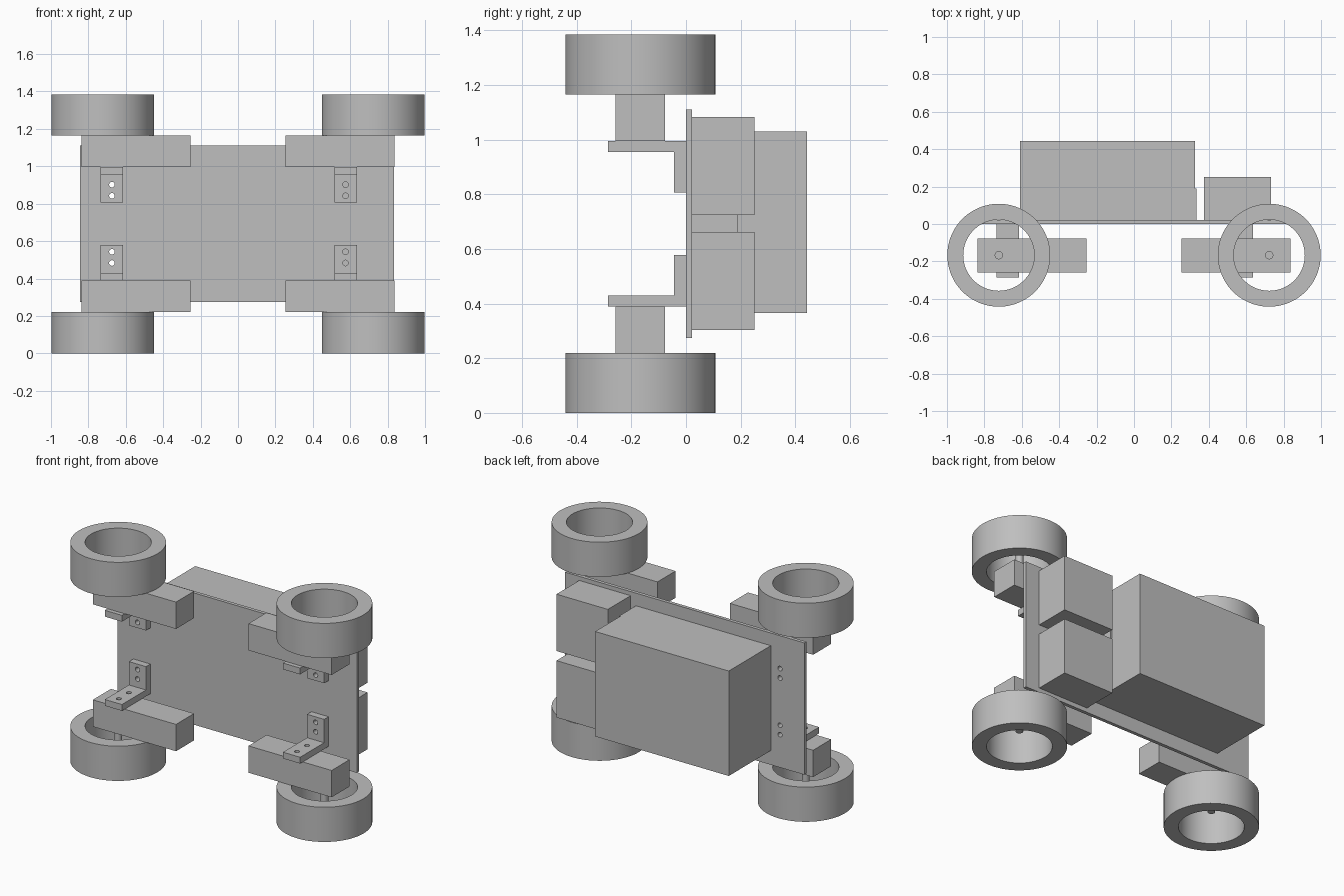
import bpy, bmesh, math
from mathutils import Matrix, Vector

cube = bpy.data.objects.get("Cube")
if cube:
    bpy.data.objects.remove(cube, do_unlink=True)

GREY = (0.52, 0.52, 0.52, 1.0)
mat = bpy.data.materials.new("plain grey")
mat.use_nodes = True
mat.diffuse_color = GREY
mat.node_tree.nodes["Principled BSDF"].inputs["Base Color"].default_value = GREY

MID_Z = 0.6925   # mirror plane between the lower and upper wheels
WHEEL_X, WHEEL_Y = 0.723, -0.167


def finish(name, bm, smooth=False):
    bmesh.ops.recalc_face_normals(bm, faces=bm.faces)
    mesh = bpy.data.meshes.new(name)
    bm.to_mesh(mesh)
    bm.free()
    mesh.materials.append(mat)
    obj = bpy.data.objects.new(name, mesh)
    bpy.context.collection.objects.link(obj)
    if smooth:
        bpy.ops.object.select_all(action='DESELECT')
        obj.select_set(True)
        bpy.context.view_layer.objects.active = obj
        bpy.ops.object.shade_smooth_by_angle(angle=math.radians(30))
    return obj


def box(name, x, y, z):
    bm = bmesh.new()
    size = [b - a for a, b in (x, y, z)]
    centre = Vector([(a + b) / 2 for a, b in (x, y, z)])
    bmesh.ops.create_cube(bm, size=1, matrix=Matrix.Translation(centre) @ Matrix.Diagonal((*size, 1)))
    return finish(name, bm)


def add_cylinder(bm, radius, centre, length, along_y=False, sides=24):
    turn = Matrix.Rotation(math.pi / 2 if along_y else 0, 4, 'X')
    bmesh.ops.create_cone(bm, cap_ends=True, segments=sides, radius1=radius, radius2=radius,
                          depth=length, matrix=Matrix.Translation(centre) @ turn)


def tube(name, centre, outer, inner, length, sides=96):
    # rectangular section spun about the z axis
    bm = bmesh.new()
    h = length / 2
    pts = [bm.verts.new((r, 0, z)) for r, z in
           ((inner, -h), (outer, -h), (outer, h), (inner, h))]
    edges = [bm.edges.new((pts[i], pts[(i + 1) % 4])) for i in range(4)]
    bmesh.ops.spin(bm, geom=pts + edges, cent=(0, 0, 0), axis=(0, 0, 1),
                   angle=math.tau, steps=sides)
    bmesh.ops.remove_doubles(bm, verts=bm.verts, dist=1e-4)
    bmesh.ops.translate(bm, verts=bm.verts, vec=centre)
    return finish(name, bm, True)


def cut(target, cutter):
    mod = target.modifiers.new("holes", 'BOOLEAN')
    mod.operation, mod.solver, mod.object = 'DIFFERENCE', 'EXACT', cutter
    bpy.context.view_layer.update()
    graph = bpy.context.evaluated_depsgraph_get()
    mesh = bpy.data.meshes.new_from_object(target.evaluated_get(graph))
    target.modifiers.clear()
    target.data = mesh


def flip(z, upper):
    return 2 * MID_Z - z if upper else z


# chassis plate and the equipment on its back
plate = box("chassis_plate", (-0.845, 0.833), (0, 0.022), (0.275, 1.11))
box("battery_base", (-0.61, 0.335), (0.022, 0.19), (0.365, 1.03))
box("battery_pack", (-0.61, 0.327), (0.19, 0.443), (0.365, 1.03))
box("lower_module", (0.373, 0.733), (0.022, 0.25), (0.303, 0.663))
box("upper_module", (0.373, 0.733), (0.022, 0.25), (0.724, 1.084))

# one wheel, axle, motor and bracket at each corner
hole_bm = bmesh.new()
brackets = []
for upper in (False, True):
    level = "upper" if upper else "lower"
    for side, sx, bracket_x in (("right", -1, -0.674), ("left", 1, 0.575)):
        tag = f"{level}_{side}"
        tube("wheel_" + tag, (sx * WHEEL_X, WHEEL_Y, flip(0.11, upper)), 0.275, 0.19, 0.22)

        bm = bmesh.new()
        add_cylinder(bm, 0.022, (sx * WHEEL_X, WHEEL_Y, flip(0.165, upper)), 0.13)
        finish("axle_" + tag, bm, True)

        box("motor_" + tag, sorted((sx * 0.254, sx * 0.837)), (-0.258, -0.077),
            sorted((flip(0.22, upper), flip(0.39, upper))))

        # L-shaped bracket
        bm = bmesh.new()
        profile = ((0, 0.39), (0, 0.578), (-0.044, 0.578), (-0.044, 0.43), (-0.285, 0.43), (-0.285, 0.39))
        face = bm.faces.new([bm.verts.new((bracket_x - 0.06, y, flip(z, upper))) for y, z in profile])
        ext = bmesh.ops.extrude_face_region(bm, geom=[face])
        bmesh.ops.translate(bm, vec=(0.12, 0, 0),
                            verts=[v for v in ext["geom"] if isinstance(v, bmesh.types.BMVert)])
        brackets.append(finish("bracket_" + tag, bm))

        # screw holes through bracket and plate
        for z in (0.483, 0.543):
            add_cylinder(hole_bm, 0.015, (bracket_x, -0.01, flip(z, upper)), 0.1, along_y=True)
        for y in (-0.13, -0.23):
            add_cylinder(hole_bm, 0.015, (bracket_x, y, flip(0.41, upper)), 0.06)

holes = finish("hole_cutter", hole_bm)
holes.hide_render = True
for part in [plate] + brackets:
    cut(part, holes)
bpy.data.objects.remove(holes, do_unlink=True)
